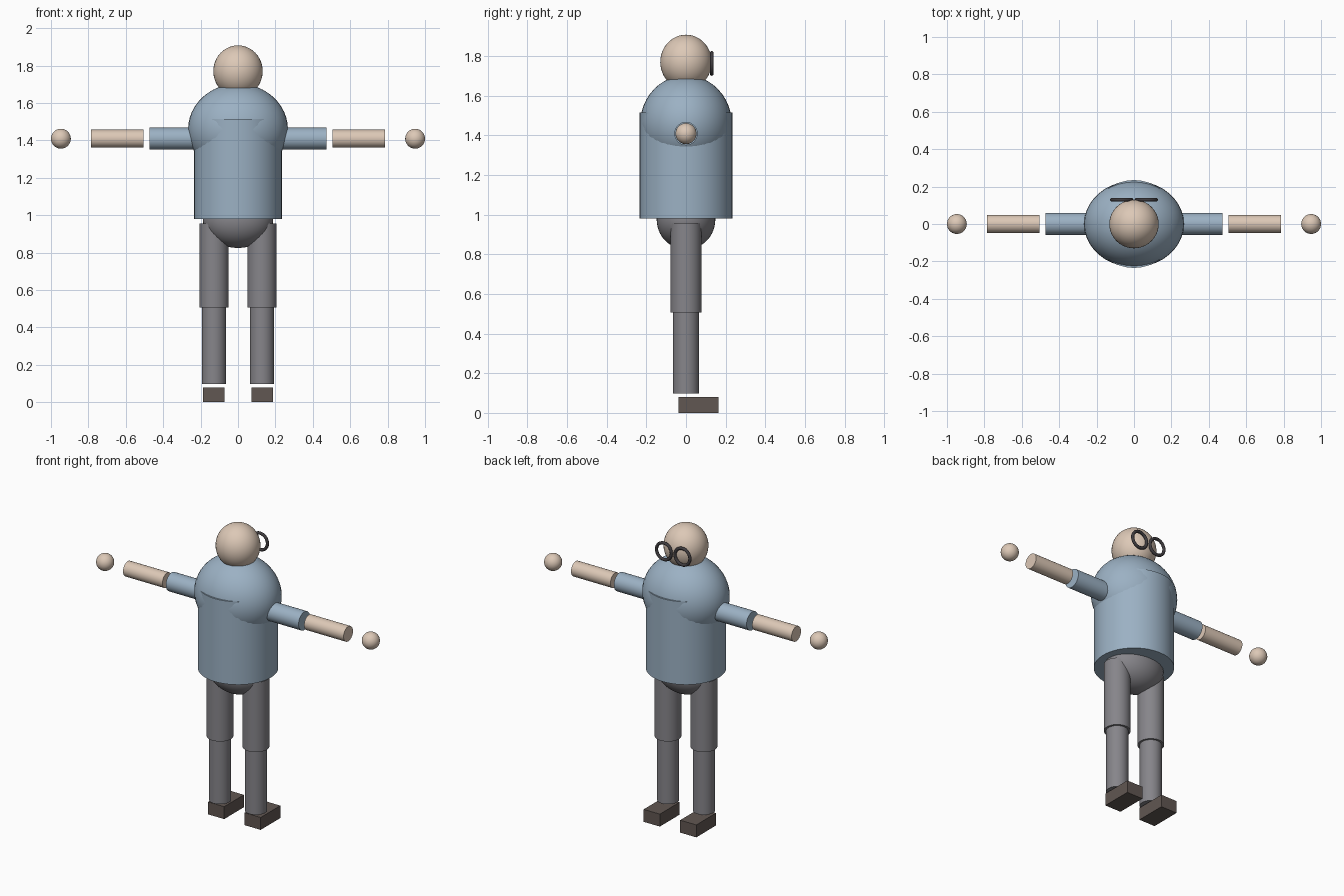
import bpy
from math import pi, radians

cube = bpy.data.objects.get("Cube")
if cube:
    bpy.data.objects.remove(cube, do_unlink=True)


def material(name, r, g, b):
    mat = bpy.data.materials.new(name)
    mat.use_nodes = True
    mat.diffuse_color = (r, g, b, 1)
    mat.node_tree.nodes["Principled BSDF"].inputs["Base Color"].default_value = (r, g, b, 1)
    return mat


skin = material("skin", 0.72, 0.58, 0.47)
shirt = material("blue shirt", 0.33, 0.44, 0.55)
trousers = material("grey trousers", 0.24, 0.235, 0.255)
leather = material("dark brown leather", 0.12, 0.095, 0.085)
frame = material("dark frame", 0.05, 0.045, 0.05)


def finish(name, mat, smooth=True):
    obj = bpy.context.object
    obj.name = obj.data.name = name
    obj.data.materials.append(mat)
    if smooth:
        bpy.ops.object.shade_smooth_by_angle(angle=radians(40))
    return obj


def ellipsoid(name, mat, centre, radii):
    bpy.ops.mesh.primitive_uv_sphere_add(segments=40, ring_count=24, radius=1, location=centre)
    bpy.context.object.scale = radii
    bpy.ops.object.transform_apply(location=False, rotation=False, scale=True)
    return finish(name, mat)


def upright_tube(name, mat, x, radius, bottom, top):
    bpy.ops.mesh.primitive_cylinder_add(vertices=40, radius=radius, depth=top - bottom,
                                        location=(x, 0, (top + bottom) / 2))
    return finish(name, mat)


def sideways_tube(name, mat, z, radius, start, end):
    bpy.ops.mesh.primitive_cylinder_add(vertices=32, radius=radius, depth=abs(end - start),
                                        location=((start + end) / 2, 0, z),
                                        rotation=(0, pi / 2, 0))
    return finish(name, mat)


# Head and trunk
ellipsoid("head", skin, (0, 0, 1.77), (0.132, 0.13, 0.138))
ellipsoid("shoulders", shirt, (0, 0, 1.459), (0.267, 0.231, 0.244))
upright_tube("torso", shirt, 0, 0.235, 0.98, 1.515)
ellipsoid("pelvis", trousers, (0, 0, 0.975), (0.188, 0.148, 0.15))

ARM_Z = 1.409
LEG_X = 0.128

for side, s in (("left", 1), ("right", -1)):
    # Arm, held straight out
    sideways_tube(side + "_sleeve", shirt, ARM_Z, 0.059, s * 0.19, s * 0.473)
    sideways_tube(side + "_forearm", skin, ARM_Z, 0.048, s * 0.505, s * 0.786)
    ellipsoid(side + "_hand", skin, (s * 0.947, 0, ARM_Z), (0.053, 0.053, 0.053))

    # Leg
    upright_tube(side + "_thigh", trousers, s * LEG_X, 0.078, 0.507, 0.957)
    upright_tube(side + "_shin", trousers, s * LEG_X, 0.065, 0.097, 0.52)

    # Shoe, pointing to the back like the glasses
    bpy.ops.mesh.primitive_cube_add(size=1, location=(s * 0.13, 0.063, 0.04))
    bpy.context.object.scale = (0.115, 0.2, 0.08)
    bpy.ops.object.transform_apply(location=False, rotation=False, scale=True)
    finish(side + "_shoe", leather, smooth=False)

    # Glasses rim
    bpy.ops.mesh.primitive_torus_add(location=(s * 0.066, 0.13, 1.763), rotation=(pi / 2, 0, 0),
                                     major_segments=40, minor_segments=12,
                                     major_radius=0.053, minor_radius=0.0095)
    finish(side + "_glasses_rim", frame)
